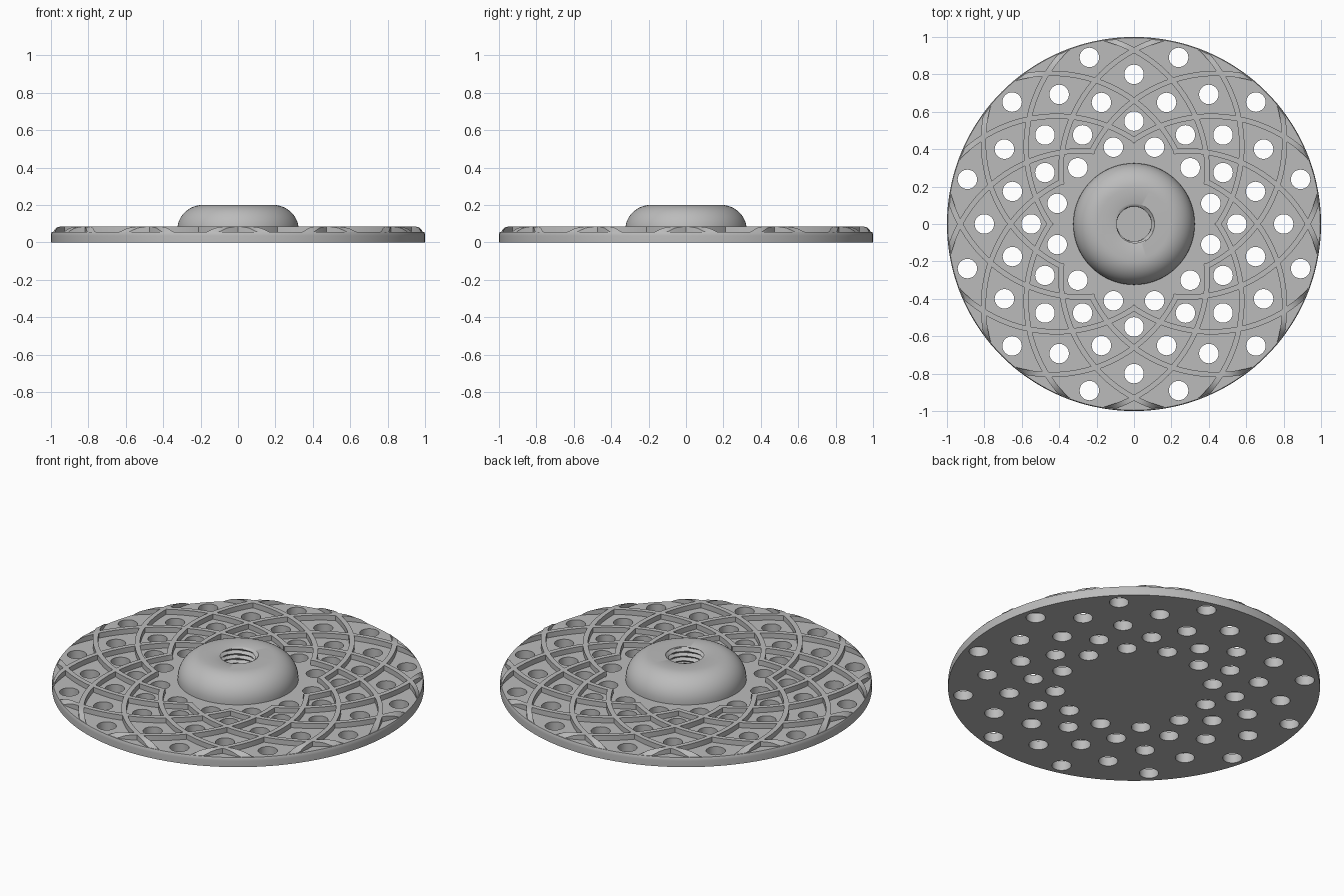
import bpy, bmesh
from math import sin, cos, pi, radians, sqrt, hypot, atan2
from mathutils import Matrix

cube = bpy.data.objects.get("Cube")
if cube:
    bpy.data.objects.remove(cube)

FLOOR, TOP = 0.055, 0.085        # cell floor and ridge top
FILLET, FILLET_Z = 0.05, 0.035   # rounded rim

grey = bpy.data.materials.new("plain grey")
grey.use_nodes = True
COLOUR = (0.5, 0.5, 0.5, 1)
grey.diffuse_color = COLOUR
grey.node_tree.nodes["Principled BSDF"].inputs["Base Color"].default_value = COLOUR


def make(name, bm):
    bmesh.ops.recalc_face_normals(bm, faces=bm.faces)
    mesh = bpy.data.meshes.new(name)
    bm.to_mesh(mesh)
    bm.free()
    mesh.materials.append(grey)
    ob = bpy.data.objects.new(name, mesh)
    bpy.context.collection.objects.link(ob)
    return ob


def revolve(name, rows, segments):
    """Rows are (radius, z); a radius may be a function of the angle."""
    bm = bmesh.new()
    rings = []
    for r, z in rows:
        ring = []
        for i in range(segments):
            a = 2 * pi * i / segments
            rad = r(a) if callable(r) else r
            ring.append(bm.verts.new((rad * cos(a), rad * sin(a), z)))
        rings.append(ring)
    for low, high in zip(rings, rings[1:]):
        for i in range(segments):
            j = (i + 1) % segments
            bm.faces.new((low[i], low[j], high[j], high[i]))
    bm.faces.new(rings[0])
    bm.faces.new(rings[-1])
    return make(name, bm)


def smooth(ob):
    bpy.ops.object.select_all(action="DESELECT")
    ob.select_set(True)
    bpy.context.view_layer.objects.active = ob
    bpy.ops.object.shade_smooth_by_angle(angle=radians(30))


# Ridges: arcs of off-centre circles, twelve in each direction
ARC_R, CX, CY, HALF = 0.74, -0.1635, 0.414, 0.014


def ridge_point(rad, phi, z=None):
    x, y = CX + rad * cos(phi), CY + rad * sin(phi)
    r = hypot(x, y)
    k = min(1, 0.995 / r)
    if z is None:
        over = max(0, r * k + 0.003 - (1 - FILLET))
        z = FILLET_Z + sqrt(FILLET ** 2 - over ** 2)
    return x * k, y * k, z


def ridge_family(name, mirror):
    bm = bmesh.new()
    d, a0 = hypot(CX, CY), atan2(CY, CX)
    steps = 44
    for k in range(12):
        spin = Matrix.Rotation(k * pi / 6, 3, "Z")
        sections = []
        for i in range(steps + 1):
            t = radians(-1.5 + 72 * i / steps) - a0
            r = d * cos(t) + sqrt(ARC_R ** 2 - (d * sin(t)) ** 2)
            phi = atan2(r * sin(t + a0) - CY, r * cos(t + a0) - CX)
            inner, outer = ARC_R - HALF, ARC_R + HALF
            pts = (ridge_point(inner, phi, 0.02), ridge_point(outer, phi, 0.02),
                   ridge_point(outer, phi), ridge_point(inner, phi))
            ring = []
            for x, y, z in pts:
                v = bm.verts.new((x, -y if mirror else y, z))
                v.co = spin @ v.co
                ring.append(v)
            sections.append(ring)
        for a, b in zip(sections, sections[1:]):
            for i in range(4):
                j = (i + 1) % 4
                bm.faces.new((a[i], a[j], b[j], b[i]))
        bm.faces.new(sections[0])
        bm.faces.new(sections[-1])
    return make(name, bm)


# Drain holes: five staggered rings of twelve
def hole_cutters():
    bm = bmesh.new()
    for n, r in enumerate((0.425, 0.55, 0.673, 0.8, 0.922)):
        for k in range(12):
            a = radians(30 * k + (15 if n % 2 == 0 else 0))
            bmesh.ops.create_cone(
                bm, cap_ends=True, segments=32, radius1=0.052, radius2=0.052,
                depth=0.4, matrix=Matrix.Translation((r * cos(a), r * sin(a), 0)))
    return make("hole_cutters", bm)


# Plate with rounded rim
rise = FLOOR - FILLET_Z
rim = [(1, 0), (1, FILLET_Z)]
for i in range(1, 4):
    h = rise * i / 3
    rim.append((1 - FILLET + sqrt(FILLET ** 2 - h ** 2), FILLET_Z + h))
plate = revolve("drain_plate", rim, 144)

for tool, op in ((ridge_family("ridges_a", False), "UNION"),
                 (ridge_family("ridges_b", True), "UNION"),
                 (hole_cutters(), "DIFFERENCE")):
    mod = plate.modifiers.new(tool.name, "BOOLEAN")
    mod.operation, mod.solver, mod.object = op, "EXACT", tool
    bpy.context.view_layer.objects.active = plate
    bpy.ops.object.modifier_apply(modifier=mod.name)
    bpy.data.objects.remove(tool)
smooth(plate)

# Domed hub with a threaded blind socket
PITCH, SOCKET_Z, HUB_TOP = 0.028, 0.058, 0.2


def thread_radius(z):
    def radius(a):
        f = (z / PITCH - a / (2 * pi)) % 1
        return 0.092 + 0.018 * abs(2 * f - 1)
    return radius


hub_rows = [(0.325, 0.04)]
for i in range(13):
    a = pi / 2 * i / 12
    hub_rows.append((0.19 + 0.135 * cos(a), 0.065 + 0.135 * sin(a)))
hub_rows.append((0.11, HUB_TOP))
count = 40
for i in range(count + 1):
    z = HUB_TOP - 0.004 - (HUB_TOP - 0.004 - SOCKET_Z) * i / count
    hub_rows.append((thread_radius(z), z))
smooth(revolve("threaded_hub", hub_rows, 72))
